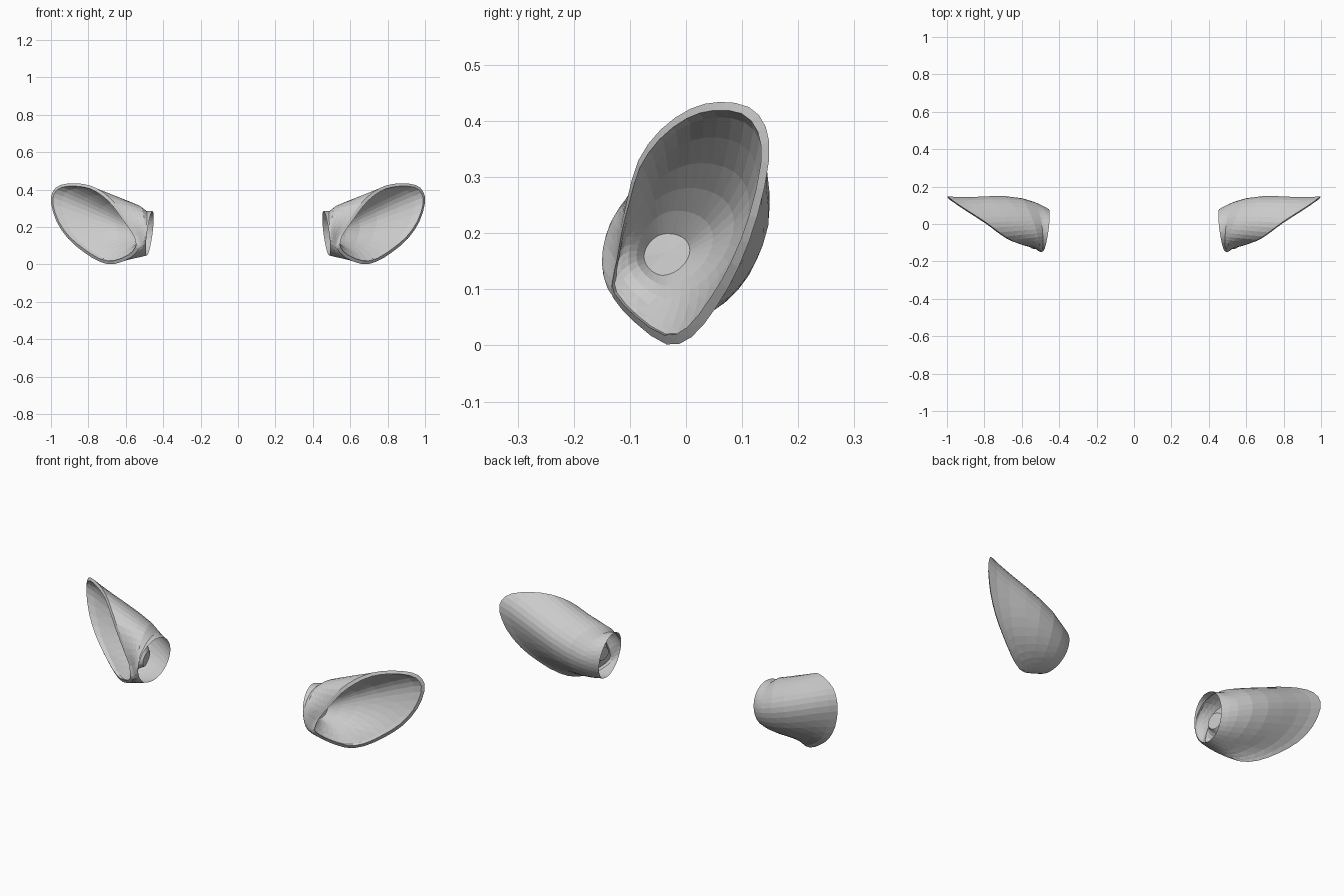
import bpy, bmesh
from math import radians, sin, cos
from mathutils import Vector

cube = bpy.data.objects.get("Cube")
if cube:
    bpy.data.objects.remove(cube, do_unlink=True)

grey = bpy.data.materials.new("light_grey")
grey.use_nodes = True
grey.diffuse_color = (0.6, 0.6, 0.6, 1)
grey.node_tree.nodes["Principled BSDF"].inputs["Base Color"].default_value = grey.diffuse_color

# Outer edge of the ear opening: front, underside, tip, top, back to front
KEYS = [Vector(p) for p in (
    (.53, -.13, .085), (.57, -.09, .04), (.66, -.035, .002), (.74, .01, .015),
    (.83, .055, .07), (.91, .094, .14), (.97, .127, .23), (1, .148, .33),
    (.99, .142, .39), (.95, .112, .425), (.87, .06, .434), (.79, .008, .422),
    (.72, -.045, .385), (.66, -.085, .33), (.61, -.105, .26),
    (.57, -.118, .2), (.54, -.125, .15), (.53, -.132, .115))]

# Add a rounded midpoint between each pair of keys
RIM = []
for k, p in enumerate(KEYS):
    before, q, after = KEYS[k - 1], KEYS[(k + 1) % len(KEYS)], KEYS[(k + 2) % len(KEYS)]
    RIM += [p, (p + q) * .5625 - (before + after) * .0625]
N = len(RIM)
CENTRE = sum(RIM, Vector((0, 0, 0))) / N


def shell_ring(t):
    """Cross-section of the outer shell: t = 0 at the neck, 1 at the rim."""
    ring = []
    for i, edge in enumerate(RIM):
        a = radians(205 + 360 * i / N)
        c, s = cos(a), sin(a)
        neck = Vector((.472 - .015 * c - .015 * s, -.033 + .113 * c, .167 + .118 * s))
        # The back swells near the neck; the top is pinched into a waist
        swell = (.008 + .036 * max(0, cos(a + .4))) * 6.75 * t * (1 - t) ** 2
        waist = .014 * max(0, s) * max(0, 1 - abs(t - .13) / .13)
        ring.append(neck.lerp(edge, t) + Vector((0, c, .4 * s)) * swell
                    - Vector((0, .5 * c, s)) * waist)
    return ring


def bowl_ring(t):
    """Inside wall, narrowing towards the bottom of the bowl."""
    ring = shell_ring(t)
    mid = sum(ring, Vector((0, 0, 0))) / N
    shrink = .85 * (1 - t) ** 2
    low = mid + Vector((0, -.03, -.015)) * (1 - t)
    return [p.lerp(low, shrink) + (mid - p).normalized() * .014 for p in ring]


def make_ear(name, side):
    bm = bmesh.new()
    # Rings run from the open neck out to the rim, over the lip and into the bowl
    rings = [shell_ring(t) for t in (0, .06, .13, .26, .42, .58, .76, .9, 1)]
    rings.append([p + (CENTRE - p).normalized() * .018 + Vector((.004, -.006, 0))
                  for p in RIM])
    rings += [bowl_ring(t) for t in (.92, .76, .58, .42, .28, .16)]
    loops = [[bm.verts.new((side * p.x, p.y, p.z)) for p in r] for r in rings]
    for a, b in zip(loops, loops[1:]):
        for i in range(N):
            j = (i + 1) % N
            bm.faces.new((a[i], a[j], b[j], b[i]))
    # Close the bottom of the bowl
    floor = sum((v.co for v in loops[-1]), Vector((0, 0, 0))) / N
    tip = bm.verts.new(floor)
    for i in range(N):
        bm.faces.new((loops[-1][i], loops[-1][(i + 1) % N], tip))
    bmesh.ops.triangulate(bm, faces=bm.faces[:])
    bmesh.ops.recalc_face_normals(bm, faces=bm.faces[:])
    mesh = bpy.data.meshes.new(name)
    bm.to_mesh(mesh)
    bm.free()
    mesh.materials.append(grey)
    bpy.context.collection.objects.link(bpy.data.objects.new(name, mesh))


make_ear("left_ear", 1)
make_ear("right_ear", -1)
